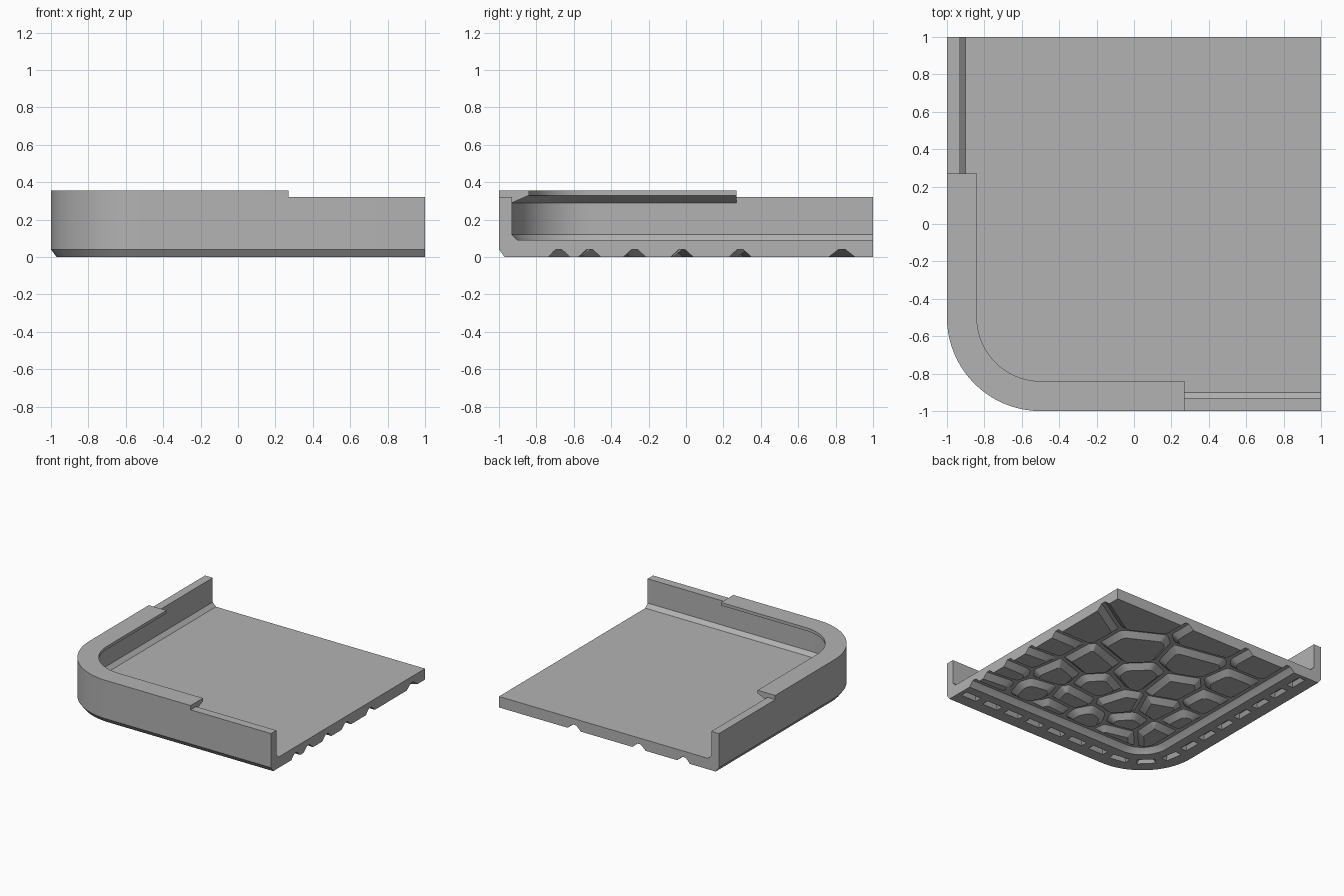
import bpy, bmesh, math
from mathutils import Vector, Matrix

if "Cube" in bpy.data.objects:
    bpy.data.objects.remove(bpy.data.objects["Cube"])

grey = bpy.data.materials.new("light grey")
grey.diffuse_color = (0.45, 0.45, 0.45, 1)
grey.use_nodes = True
grey.node_tree.nodes["Principled BSDF"].inputs["Base Color"].default_value = grey.diffuse_color
R = 0.5          # outer corner radius
ARC = 20


def finish(name, bm, smooth=True):
    bmesh.ops.recalc_face_normals(bm, faces=bm.faces)
    me = bpy.data.meshes.new(name)
    bm.to_mesh(me)
    bm.free()
    me.materials.append(grey)
    if smooth:
        me.shade_smooth()
        me.set_sharp_from_angle(angle=math.radians(25))
    ob = bpy.data.objects.new(name, me)
    bpy.context.collection.objects.link(ob)
    return ob


def outline(d, end):
    """L-shaped path with a rounded corner, offset inward by d."""
    pts = [(end, -1 + d)]
    for i in range(ARC + 1):
        a = math.radians(270 - 90 * i / ARC)
        pts.append((-1 + R + (R - d) * math.cos(a), -1 + R + (R - d) * math.sin(a)))
    return pts + [(-1 + d, end)]


def sweep(bm, profile, end):
    return [[bm.verts.new((x, y, z)) for x, y in outline(d, end)] for d, z in profile]


def bridge(bm, a, b):
    for i in range(len(a) - 1):
        bm.faces.new((a[i], a[i + 1], b[i + 1], b[i]))


# Tray: wall, floor and lower edge band in one solid
bm = bmesh.new()
rows = sweep(bm, [(0.305, 0.04), (0.29, 0.028), (0.265, 0), (0.03, 0), (0, 0.04), (0, 0.32),
                  (0.07, 0.32), (0.07, 0.12), (0.10, 0.09)], 1)
for a, b in zip(rows, rows[1:]):
    bridge(bm, a, b)
low, high = bm.verts.new((1, 1, 0.04)), bm.verts.new((1, 1, 0.09))
bm.faces.new(rows[0] + [low])
bm.faces.new(rows[-1] + [high])
for k in (0, -1):
    bm.faces.new([r[k] for r in rows] + [high, low])
tray = finish("tray", bm)

# Overhanging corner rim
bm = bmesh.new()
rows = sweep(bm, [(0, 0.32), (0, 0.355), (0.16, 0.355), (0.16, 0.33), (0.07, 0.29), (0.07, 0.32)], 0.27)
for a, b in zip(rows, rows[1:] + rows[:1]):
    bridge(bm, a, b)
for k in (0, -1):
    bm.faces.new([r[k] for r in rows])
finish("rim", bm)

# Row of short slots cut into the underside of the edge band
bm = bmesh.new()
r = R - 0.16
run, arc = 1 - (-1 + R), r * math.pi / 2
count = 17
for i in range(count):
    s = (i + 0.5) * (2 * run + arc) / count
    if s < run:
        p, ang = (1 - s, -1 + 0.16), 0
    elif s < run + arc:
        a = math.radians(270) - (s - run) / r
        p, ang = (-1 + R + r * math.cos(a), -1 + R + r * math.sin(a)), a + math.pi / 2
    else:
        p, ang = (-1 + 0.16, -1 + R + s - run - arc), math.pi / 2
    slot = bmesh.ops.create_cube(bm, size=1)["verts"]
    for v in slot:
        top = v.co.z > 0
        v.co = Vector((v.co.x * (0.10 if top else 0.15), v.co.y * (0.02 if top else 0.065),
                       0.03 if top else -0.005))
    bmesh.ops.transform(bm, matrix=Matrix.Translation((*p, 0)) @ Matrix.Rotation(ang, 4, 'Z'), verts=slot)
cutter = finish("slot_cutter", bm, False)
cutter.hide_render = True
cutter.hide_viewport = True
mod = tray.modifiers.new("slots", 'BOOLEAN')
mod.operation = 'DIFFERENCE'
mod.solver = 'EXACT'
mod.object = cutter


def clip(bm, co, no):
    """Cut away everything beyond a plane and close the hole."""
    res = bmesh.ops.bisect_plane(bm, geom=bm.verts[:] + bm.edges[:] + bm.faces[:], dist=1e-6,
                                 plane_co=co, plane_no=no, clear_outer=True)
    edges = [e for e in res["geom_cut"] if isinstance(e, bmesh.types.BMEdge) and e.is_boundary]
    if edges:
        bmesh.ops.holes_fill(bm, edges=edges, sides=0)


# Tread blocks: irregular tapered cells separated by grooves
seeds = [(.63, .93), (.0, .93), (-.54, .91), (.92, .46), (.38, .45), (-.07, .57), (-.55, .5),
         (.92, .12), (.5, .1), (.1, .16), (-.22, .2), (-.56, .18), (.9, -.15), (.6, -.2),
         (.25, -.14), (-.07, -.24), (-.34, -.12), (-.58, -.14), (.9, -.4), (.55, -.5),
         (.28, -.42), (.88, -.61), (.3, -.62), (.0, -.57), (-.27, -.42), (-.32, -.62), (-.57, -.4)]
TOP, GAP, TAPER = 0.041, 0.015, 0.045
tilt = TAPER / TOP
limits = [(Vector((-1 + R, -1 + R)) + (R - 0.32) * Vector((math.cos(a), math.sin(a))),
           Vector((math.cos(a), math.sin(a))))
          for a in [math.radians(180 + 11.25 * i) for i in range(9)]]
tread = bmesh.new()
for s in seeds:
    here = Vector(s)
    planes = list(limits)
    for t in seeds:
        if t != s:
            other = Vector(t)
            planes.append(((here + other) / 2, (other - here).normalized()))
    cell = bmesh.new()
    bmesh.ops.create_cube(cell, size=1, matrix=Matrix.Translation((0, 0, TOP / 2))
                          @ Matrix.Diagonal((4, 4, TOP, 1)))
    for p, n in planes:
        q = p - n * GAP
        clip(cell, (q.x, q.y, TOP), Vector((n.x, n.y, -tilt)).normalized())
    # round the upright corners
    upright = [e for e in cell.edges if abs(e.verts[0].co.z - e.verts[1].co.z) > 0.03
               and max(abs(v.co.x) for v in e.verts) < 1.4]
    bmesh.ops.bevel(cell, geom=upright, offset=0.025, segments=2, profile=0.5,
                    affect='EDGES', clamp_overlap=True)
    clip(cell, (1, 0, 0), (1, 0, 0))
    clip(cell, (0, 1, 0), (0, 1, 0))
    tmp = bpy.data.meshes.new("cell")
    cell.to_mesh(tmp)
    cell.free()
    tread.from_mesh(tmp)
    bpy.data.meshes.remove(tmp)
finish("tread_blocks", tread)
